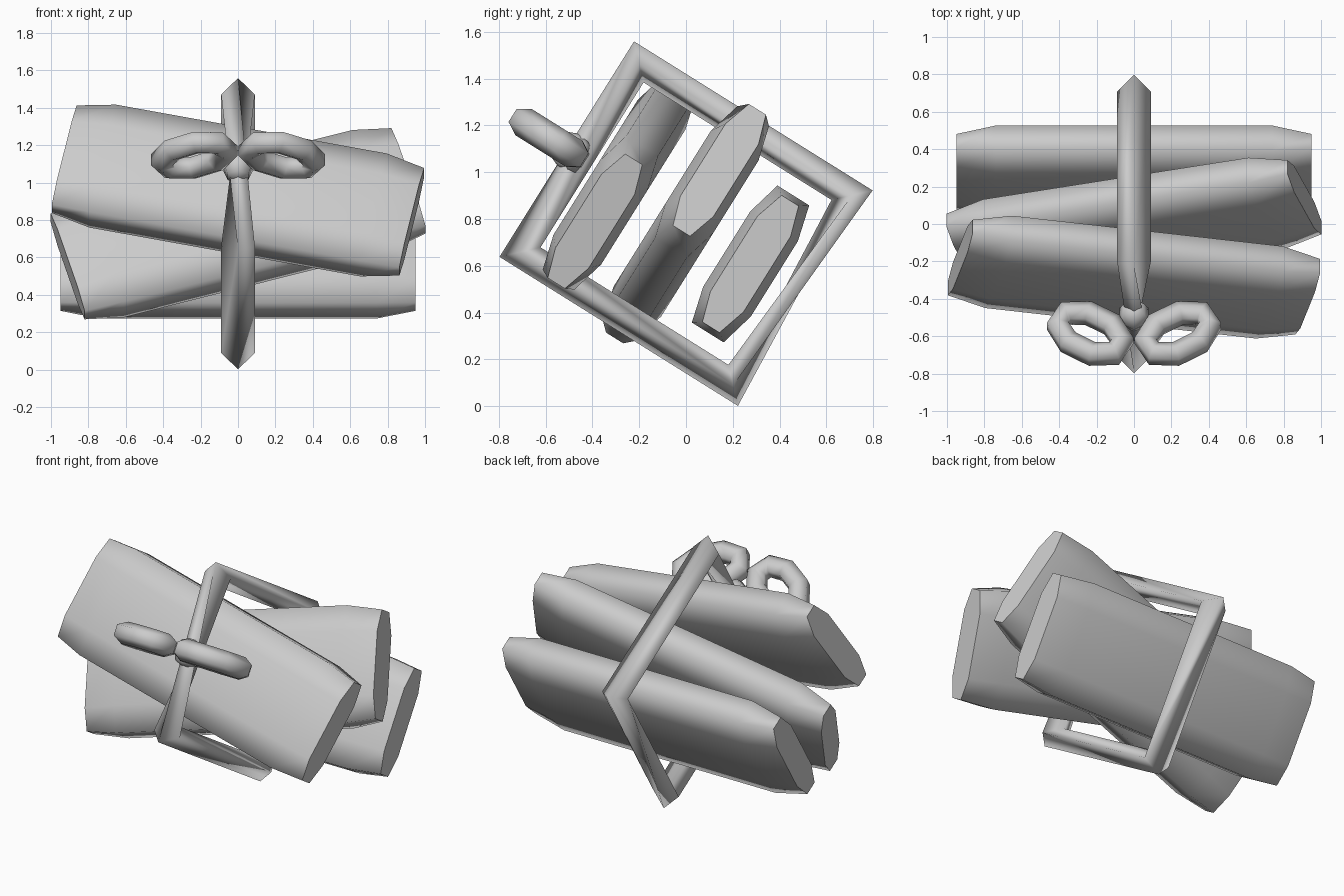
import bpy, bmesh, math
from mathutils import Matrix, Vector

if "Cube" in bpy.data.objects:
    bpy.data.objects.remove(bpy.data.objects["Cube"])

# Whole bundle leans about the x axis; parts are built in the leaning frame
LEAN = Matrix.Translation((0, 0, 0.78)) @ Matrix.Rotation(math.radians(-32), 4, 'X')


def loft(name, rings, closed=False, matrix=Matrix.Identity(4)):
    """Skin a list of equal-length point rings; smooth sides, flat end caps."""
    bm = bmesh.new()
    vs = [[bm.verts.new(LEAN @ matrix @ Vector(p)) for p in r] for r in rings]
    n = len(vs[0])
    for i in range(len(vs) if closed else len(vs) - 1):
        a, b = vs[i], vs[(i + 1) % len(vs)]
        for j in range(n):
            k = (j + 1) % n
            bm.faces.new((a[j], a[k], b[k], b[j])).smooth = True
    if not closed:
        bm.faces.new(vs[0][::-1])
        bm.faces.new(vs[-1])
    bmesh.ops.recalc_face_normals(bm, faces=bm.faces)
    me = bpy.data.meshes.new(name)
    bm.to_mesh(me)
    bm.free()
    ob = bpy.data.objects.new(name, me)
    bpy.context.collection.objects.link(ob)
    return ob


def section(x, inset):
    """Elongated octagon across the slab."""
    q = [(0.08 - inset, 0.345 - inset * 0.7), (0.12 - inset, 0.19)]
    pts = [q[0], q[1], (q[1][0], -q[1][1]), (q[0][0], -q[0][1])]
    pts += [(-y, -z) for y, z in pts]
    return [(x, y, z) for y, z in pts]


# Three stacked slabs, each turned a little
for name, y, turn in (("front_slab", -0.335, 12), ("middle_slab", 0, -16.5),
                      ("back_slab", 0.325, 0)):
    m = Matrix.Translation((0, y, 0)) @ Matrix.Rotation(math.radians(turn), 4, 'Y')
    loft(name, [section(-0.95, 0.037), section(-0.74, 0),
                section(0.74, 0), section(0.95, 0.037)], matrix=m)

# Four-sided cord frame, with a quarter twist on its front and back runs
rings = []
for sy, sz, roll in ((-1, 1, 0), (1, 1, 0), (1, -1, 1), (-1, -1, 1)):
    centre = Vector((0, sy * 0.537, sz * 0.479))
    out = Vector((0, sy, sz)).normalized()
    rings.append([centre + 0.09 * (out * math.cos(a) + Vector((1, 0, 0)) * math.sin(a))
                  for a in ((j + roll) * math.pi / 2 for j in range(4))])
loft("cord", rings, closed=True)

# Bow loops: eight-point tilted ellipses with six-sided tubes
for side, name in ((-1, "left_bow_loop"), (1, "right_bow_loop")):
    tilt = math.radians(30)
    rings = []
    for i in range(8):
        t = (i + 0.5) * math.pi / 4
        p, d = (0.19 * math.cos(t), 0.115 * math.sin(t)), (math.cos(t) / 0.19, math.sin(t) / 0.115)

        def turn(q):
            c, s = math.cos(tilt), math.sin(tilt)
            return Vector((side * (q[0] * c - q[1] * s), q[0] * s + q[1] * c, 0))

        centre = turn(p) + Vector((side * 0.235, -0.69, 0))
        out = turn(d).normalized()
        rings.append([centre + 0.066 * (out * math.sin(a) + Vector((0, 0, 1)) * math.cos(a))
                      for a in (j * math.pi / 3 for j in range(6))])
    loft(name, rings, closed=True)

# Knot
bpy.ops.mesh.primitive_uv_sphere_add(segments=6, ring_count=4, radius=0.09)
knot = bpy.context.object
knot.name = "knot"
knot.matrix_world = LEAN @ Matrix.Translation((0, -0.575, 0))
bpy.ops.object.shade_smooth()
